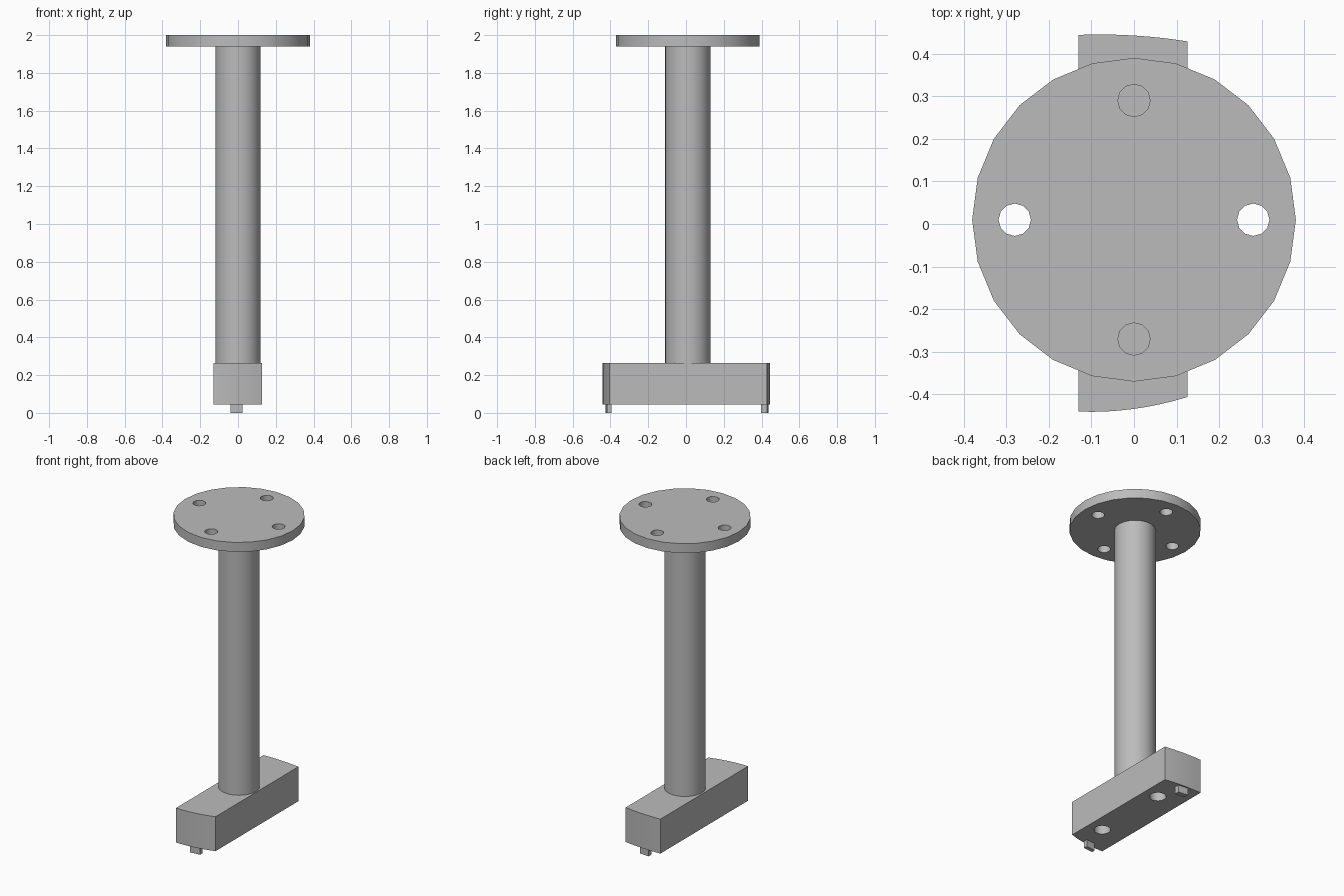
import bpy
import bmesh
from math import sin, cos, tau, radians

default = bpy.data.objects.get("Cube")
if default:
    bpy.data.objects.remove(default, do_unlink=True)

GREY = (0.5, 0.5, 0.5, 1.0)
metal = bpy.data.materials.new("plain_grey")
metal.use_nodes = True
metal.diffuse_color = GREY
metal.node_tree.nodes["Principled BSDF"].inputs["Base Color"].default_value = GREY

AXIS_Y = 0.01  # centre of the post and flange


def circle(x, y, r, sides):
    return [(x + r * cos(tau * i / sides), y + r * sin(tau * i / sides)) for i in range(sides)]


def prism(name, outline, z0, z1):
    """Extrude a counter-clockwise outline from z0 to z1."""
    bm = bmesh.new()
    face = bm.faces.new([bm.verts.new((x, y, z0)) for x, y in outline])
    ext = bmesh.ops.extrude_face_region(bm, geom=[face], use_keep_orig=True)
    top = [v for v in ext["geom"] if isinstance(v, bmesh.types.BMVert)]
    bmesh.ops.translate(bm, verts=top, vec=(0, 0, z1 - z0))
    bmesh.ops.recalc_face_normals(bm, faces=bm.faces)
    mesh = bpy.data.meshes.new(name)
    bm.to_mesh(mesh)
    bm.free()
    mesh.materials.append(metal)
    obj = bpy.data.objects.new(name, mesh)
    bpy.context.collection.objects.link(obj)
    return obj


def activate(obj):
    bpy.ops.object.select_all(action='DESELECT')
    obj.select_set(True)
    bpy.context.view_layer.objects.active = obj


def drill(obj, x, y, r, sides, z0, z1):
    cutter = prism("hole_cutter", circle(x, y, r, sides), z0, z1)
    cutter.hide_render = True
    mod = obj.modifiers.new("hole", 'BOOLEAN')
    mod.operation, mod.solver, mod.object = 'DIFFERENCE', 'EXACT', cutter
    activate(obj)
    bpy.ops.object.modifier_apply(modifier=mod.name)
    bpy.data.objects.remove(cutter, do_unlink=True)


def smooth(obj):
    activate(obj)
    bpy.ops.object.shade_smooth_by_angle(angle=radians(35))


# Round flange with four through holes
flange = prism("flange", circle(0, AXIS_Y, 0.38, 24), 1.94, 2.0)
for i in range(4):
    a = tau * i / 4
    drill(flange, 0.28 * cos(a), AXIS_Y + 0.28 * sin(a), 0.038, 12, 1.9, 2.04)
smooth(flange)

# Post
post = prism("post", circle(0, AXIS_Y, 0.12, 32), 0.26, 1.945)
smooth(post)

# Base block with gently curved ends and two blind holes underneath
STEPS = 8
xs = [-0.13 + 0.256 * i / STEPS for i in range(STEPS + 1)]
front = [(x, -0.441 + (x + 0.1) ** 2 / 1.46) for x in xs]
back = [(x, 0.445 - (x + 0.08) ** 2 / 2.6) for x in xs]
base = prism("base_block", front + back[::-1], 0.045, 0.265)
for y in (-0.25, 0.25):
    drill(base, 0.03, y, 0.048, 16, 0.0, 0.16)
smooth(base)

# Locating pins at both ends
for name, y, half, slope in (("front_pin", -0.41, 0.012, 0.1), ("back_pin", 0.417, 0.016, -0.1)):
    x0, x1 = -0.04, 0.025
    d = slope * (x1 - x0) / 2
    prism(name, [(x0, y - half - d), (x1, y - half + d),
                 (x1, y + half + d), (x0, y + half - d)], 0.0, 0.05)
